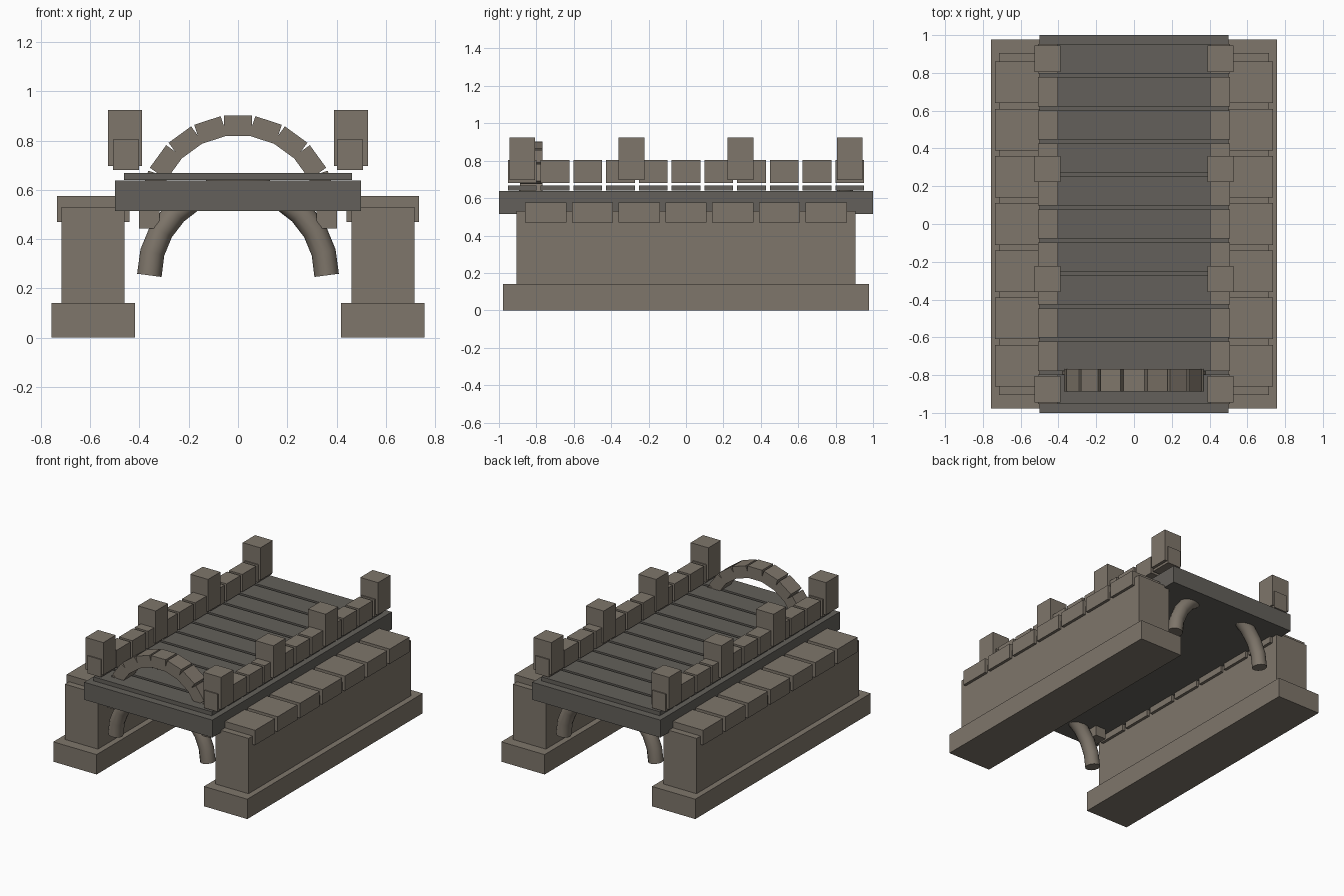
import bpy
from math import sin, cos, pi, radians

if "Cube" in bpy.data.objects:
    bpy.data.objects.remove(bpy.data.objects["Cube"])


def material(name, rgb):
    m = bpy.data.materials.new(name)
    m.diffuse_color = (*rgb, 1)
    m.use_nodes = True
    m.node_tree.nodes["Principled BSDF"].inputs["Base Color"].default_value = m.diffuse_color
    return m


STONE = material("stone", (0.21, 0.18, 0.145))
DARK = material("dark_stone", (0.125, 0.117, 0.103))


def box(name, center, size, mat=STONE, tilt=0):
    bpy.ops.mesh.primitive_cube_add(size=1, location=center, rotation=(0, tilt, 0))
    o = bpy.context.object
    o.name = name
    o.scale = size
    bpy.ops.object.transform_apply(location=False, rotation=False, scale=True)
    o.data.materials.append(mat)
    return o


# Deck slab and the row of planks laid across it
box("deck_slab", (0, 0, 0.576), (1.0, 2.0, 0.123), DARK)
rows = [(i - 5) * 0.175 for i in range(11)]
for y in rows:
    box("deck_plank", (0, y, 0.654), (0.925, 0.154, 0.028), DARK)

for s in (-1, 1):
    # Abutment walls with footings and cap stones
    box("footing", (s * 0.588, 0, 0.07), (0.338, 1.955, 0.14))
    box("side_wall", (s * 0.588, 0, 0.335), (0.256, 1.81, 0.39))
    for i in range(7):
        box("cap_stone", (s * 0.588, (i - 3) * 0.25, 0.523), (0.296, 0.22, 0.105))
    # Parapet blocks and posts
    for y in rows:
        box("parapet_block", (s * 0.455, y, 0.742), (0.104, 0.154, 0.124))
    for i in range(4):
        box("parapet_post", (s * 0.459, -0.875 + i * 1.75 / 3, 0.811), (0.138, 0.138, 0.228))

# Ring of arch stones at the front, sinking through the deck
for i in range(11):
    a = radians(-90 + 18 * i)
    box("arch_stone", (0.36 * sin(a), -0.827, 0.5 + 0.36 * cos(a)),
        (0.113, 0.12, 0.083), STONE, a)

# Round support ribs under each end of the deck
for y in (-0.85, 0.85):
    c = bpy.data.curves.new("support_rib", "CURVE")
    c.dimensions = "3D"
    c.bevel_depth = 0.05
    c.bevel_resolution = 4
    c.use_fill_caps = True
    sp = c.splines.new("POLY")
    sp.points.add(12)
    for i, p in enumerate(sp.points):
        t = pi * i / 12
        p.co = (0.36 * cos(t), y, 0.253 + 0.36 * sin(t), 1)
    o = bpy.data.objects.new("support_rib", c)
    bpy.context.collection.objects.link(o)
    c.materials.append(STONE)
    bpy.ops.object.select_all(action="DESELECT")
    o.select_set(True)
    bpy.context.view_layer.objects.active = o
    bpy.ops.object.convert(target="MESH")
    bpy.ops.object.shade_smooth_by_angle(angle=radians(40))
